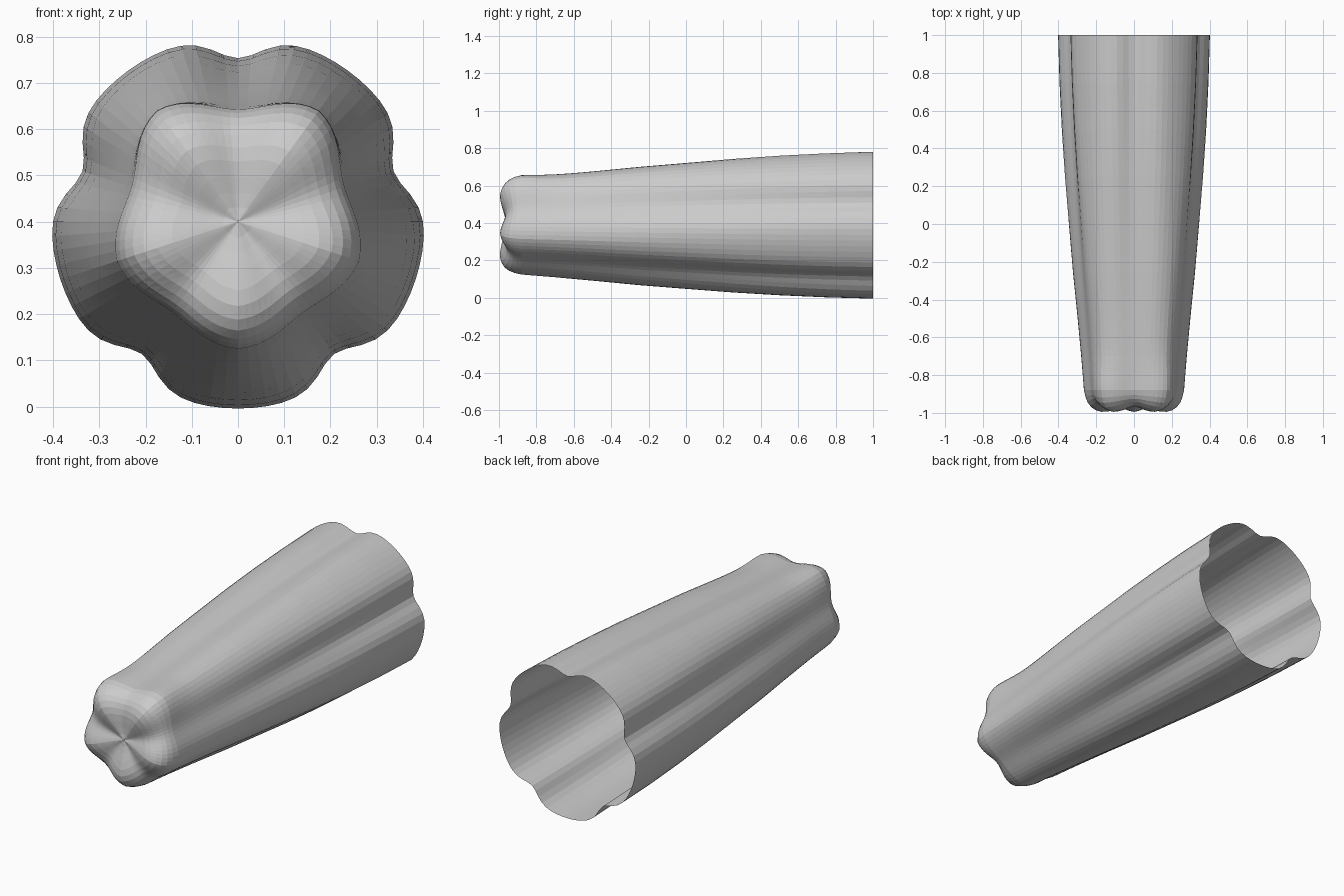
import bpy, bmesh, math

if "Cube" in bpy.data.objects:
    bpy.data.objects.remove(bpy.data.objects["Cube"])

SIDES = 80
CZ = 0.4          # height of the tube axis

# (y, lobe radius) along the tapered body, back to front
BODY = [(1.0, .404), (.75, .397), (.5, .386), (.25, .371), (0, .352), (-.25, .333),
        (-.5, .310), (-.7, .293), (-.82, .284), (-.88, .279)]
# (y, lobe radius) over the rounded, dimpled front end
CAP = [(-.92, .270), (-.95, .258), (-.975, .239), (-.99, .215), (-.998, .185),
       (-.996, .15), (-.987, .11), (-.976, .07), (-.968, .035)]


def groove(angle, sigma):
    """Strength of the nearest of five grooves, one at the top and every 72 degrees."""
    phi = (angle - 90 + 36) % 72 - 36
    return math.exp(-0.5 * (phi / sigma) ** 2)


def smooth_profile(points, per_span):
    """Resample the body profile with evenly spaced rings."""
    out = []
    for (y0, r0), (y1, r1) in zip(points, points[1:]):
        n = max(1, round((y0 - y1) / per_span))
        out += [(y0 + (y1 - y0) * i / n, r0 + (r1 - r0) * i / n) for i in range(n)]
    return out + [points[-1]]


def ring(bm, y, radius, shift):
    t = min(1, max(0, (1 - y) / 1.8))             # 0 at the back, 1 at the front
    sigma = 8 + 9 * t ** 1.5                      # grooves widen toward the front
    depth = (0.125 + 0.01 * t) * radius
    cap = max(0, min(1, (-0.88 - y) / 0.1))
    verts = []
    for i in range(SIDES):
        a = 360 * (i + shift) / SIDES
        g = groove(a, sigma)
        r = radius - depth * g
        # the two upper lobes flare slightly near the front
        flare = math.exp(-((y + 0.9) / 0.16) ** 2) * 0.022 * min(1, radius / 0.28) ** 2
        r += flare * sum(math.exp(-((a - c) / 20) ** 2) for c in (54, 126))
        yy = y + 0.035 * g * cap * min(1, radius / 0.18)
        rad = math.radians(a)
        verts.append(bm.verts.new((r * math.cos(rad), yy, CZ + r * math.sin(rad))))
    return verts


bm = bmesh.new()

# Fluted body and rounded front, open at the back
rings = [ring(bm, y, r, 0) for y, r in smooth_profile(BODY, 0.035) + CAP]
for k, (a, b) in enumerate(zip(rings, rings[1:])):
    for i in range(SIDES):
        j = (i + 1) % SIDES
        bm.faces.new((a[i], a[j], b[j]))
        bm.faces.new((a[i], b[j], b[i]))

# Centre of the front dimple
tip = bm.verts.new((0, -0.965, CZ))
last = rings[-1]
for i in range(SIDES):
    bm.faces.new((last[i], last[(i + 1) % SIDES], tip))

bmesh.ops.recalc_face_normals(bm, faces=bm.faces)
# an open shell: make sure the normals face outward
bm.faces.ensure_lookup_table()
f = bm.faces[0]
c = f.calc_center_median()
if f.normal.x * c.x + f.normal.z * (c.z - CZ) < 0:
    bmesh.ops.reverse_faces(bm, faces=bm.faces)

mesh = bpy.data.meshes.new("fluted_tube")
bm.to_mesh(mesh)
bm.free()
tube = bpy.data.objects.new("fluted_tube", mesh)
bpy.context.collection.objects.link(tube)
